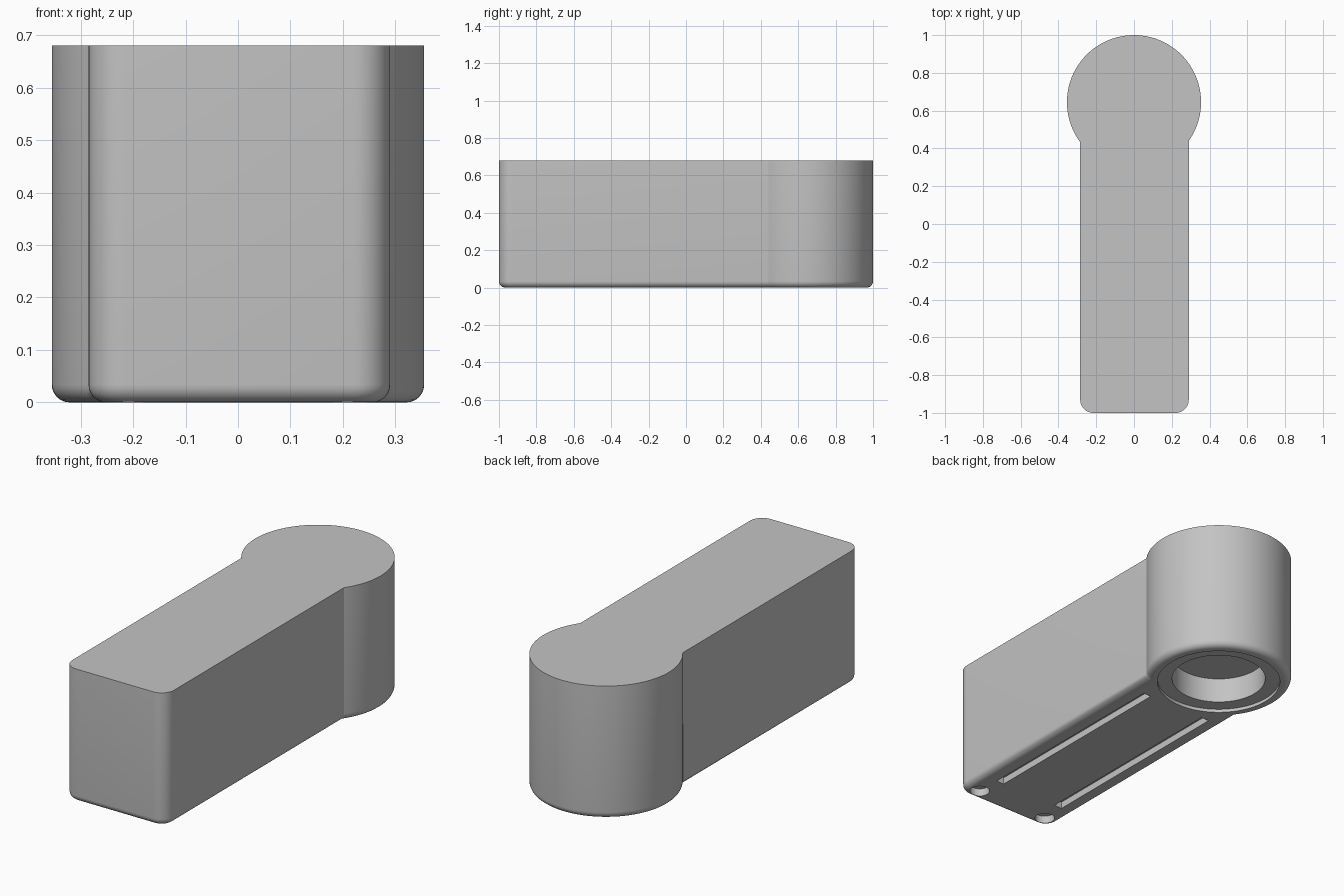
import bpy, bmesh, math
from mathutils import Matrix

if "Cube" in bpy.data.objects:
    bpy.data.objects.remove(bpy.data.objects["Cube"])

HEIGHT, RADIUS, CENTRE_Y = 0.68, 0.355, 0.645
LEFT, RIGHT, FRONT = -0.285, 0.29, -1.0
CORNER, FILLET = 0.07, 0.034

grey = bpy.data.materials.new("plain grey")
grey.use_nodes = True
colour = (0.55, 0.55, 0.55, 1)
grey.diffuse_color = colour
grey.node_tree.nodes["Principled BSDF"].inputs["Base Color"].default_value = colour


def arc(cx, cy, r, start, end, steps):
    angles = [start + (end - start) * i / steps for i in range(steps + 1)]
    return [(cx + r * math.cos(a), cy + r * math.sin(a)) for a in angles]


def make_object(name, bm):
    bmesh.ops.recalc_face_normals(bm, faces=bm.faces)
    mesh = bpy.data.meshes.new(name)
    bm.to_mesh(mesh)
    bm.free()
    mesh.materials.append(grey)
    obj = bpy.data.objects.new(name, mesh)
    bpy.context.collection.objects.link(obj)
    return obj


def round_cutter(name, x, y, r, depth, sides):
    bm = bmesh.new()
    bmesh.ops.create_cone(bm, cap_ends=True, segments=sides, radius1=r, radius2=r,
                          depth=2 * depth, matrix=Matrix.Translation((x, y, 0)))
    return make_object(name, bm)


def box_cutter(name, x, y, width, length, depth):
    bm = bmesh.new()
    bmesh.ops.create_cube(bm, size=1, matrix=Matrix.Translation((x, y, 0))
                          @ Matrix.Diagonal((width, length, 2 * depth, 1)))
    return make_object(name, bm)


# Keyhole outline: round head at the back, straight arm with rounded front corners
right_angle = -math.acos(RIGHT / RADIUS)
left_angle = math.pi + math.acos(-LEFT / RADIUS)
outline = arc(0, CENTRE_Y, RADIUS, right_angle, left_angle, 112)
outline += arc(LEFT + CORNER, FRONT + CORNER, CORNER, math.pi, 1.5 * math.pi, 10)
outline += arc(RIGHT - CORNER, FRONT + CORNER, CORNER, 1.5 * math.pi, 2 * math.pi, 10)

# Extruded housing with a filleted lower edge
bm = bmesh.new()
base = bm.faces.new([bm.verts.new((x, y, 0)) for x, y in outline])
top = bmesh.ops.extrude_face_region(bm, geom=[base], use_keep_orig=True)["geom"]
bmesh.ops.translate(bm, vec=(0, 0, HEIGHT),
                    verts=[v for v in top if isinstance(v, bmesh.types.BMVert)])
lower = [e for e in bm.edges if all(v.co.z < 0.001 for v in e.verts)]
bmesh.ops.bevel(bm, geom=lower, offset=FILLET, segments=6, profile=0.5,
                affect="EDGES", clamp_overlap=False)
housing = make_object("housing", bm)

# Underside: stepped socket in the head, two long slots and two corner holes
cutters = [round_cutter("socket_step", 0, CENTRE_Y, 0.3, 0.017, 96),
           round_cutter("socket_hole", 0, CENTRE_Y, 0.228, 0.147, 96)]
for side in (-1, 1):
    cutters.append(box_cutter("slot", 0.185 * side, -0.24, 0.045, 1.12, 0.035))
    cutters.append(round_cutter("corner_hole", 0.208 * side, -0.928, 0.048, 0.04, 32))

bpy.context.view_layer.objects.active = housing
for cutter in cutters:
    cutter.hide_render = True
    cut = housing.modifiers.new(cutter.name, "BOOLEAN")
    cut.operation, cut.solver, cut.object = "DIFFERENCE", "EXACT", cutter
    bpy.ops.object.modifier_apply(modifier=cut.name)
    bpy.data.objects.remove(cutter)

bpy.ops.object.select_all(action="DESELECT")
housing.select_set(True)
bpy.ops.object.shade_smooth_by_angle(angle=math.radians(30))
